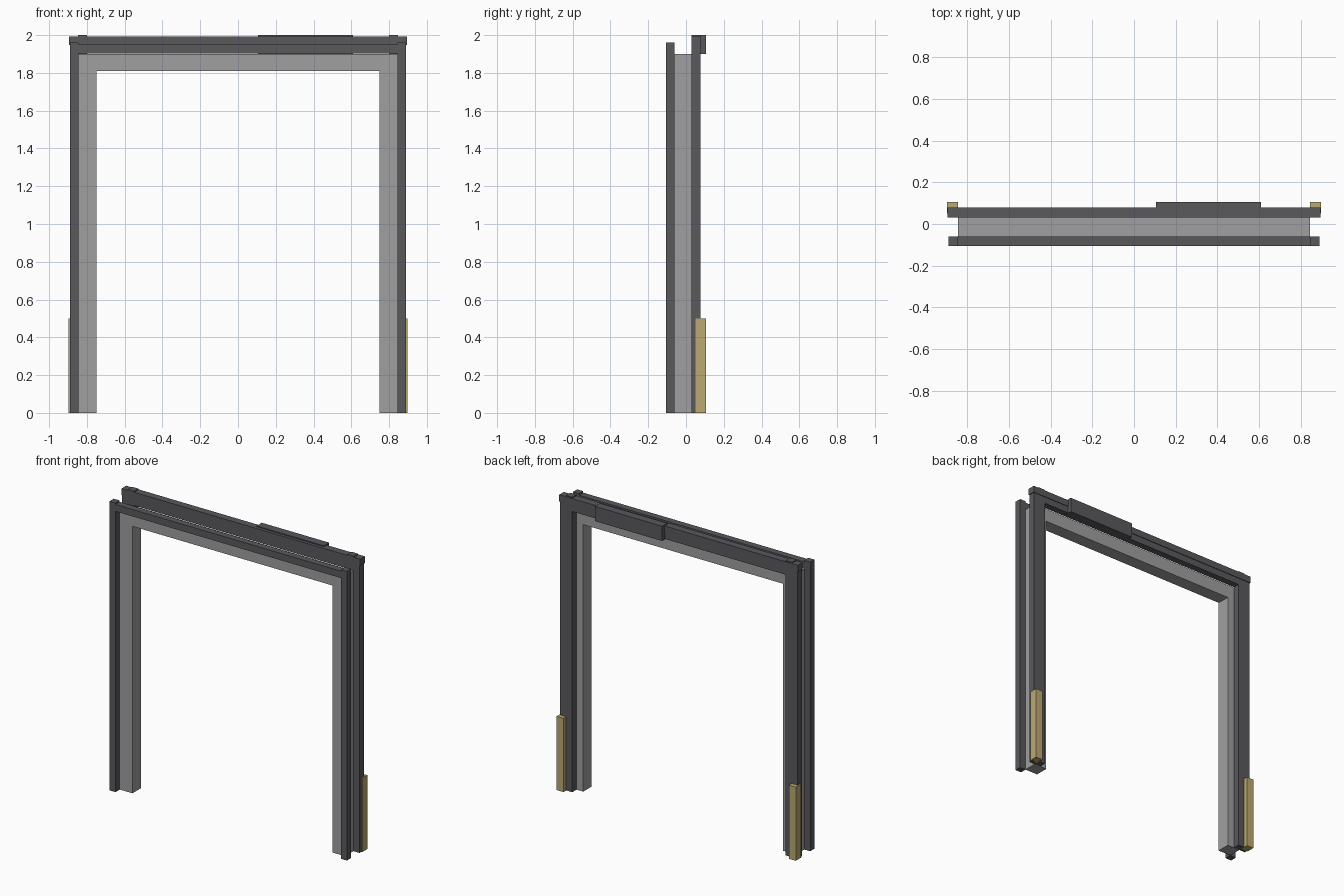
import bpy

if "Cube" in bpy.data.objects:
    bpy.data.objects.remove(bpy.data.objects["Cube"])


def material(name, rgb):
    m = bpy.data.materials.new(name)
    m.diffuse_color = (*rgb, 1)
    m.use_nodes = True
    m.node_tree.nodes["Principled BSDF"].inputs["Base Color"].default_value = m.diffuse_color
    return m


DARK = material("dark_metal", (0.10, 0.10, 0.11))
LIGHT = material("light_metal", (0.35, 0.35, 0.35))
BRASS = material("brass", (0.50, 0.40, 0.17))


def box(name, x, y, z, mat):
    """Box from (min, max) ranges on each axis."""
    bpy.ops.mesh.primitive_cube_add(size=1)
    ob = bpy.context.object
    ob.name = name
    for v in ob.data.vertices:
        v.co = [lo if c < 0 else hi for c, (lo, hi) in zip(v.co, (x, y, z))]
    ob.data.materials.append(mat)
    return ob


def pair(name, x, y, z, mat):
    """Same box on the left and the right side."""
    box(name + "_right", x, y, z, mat)
    box(name + "_left", (-x[1], -x[0]), y, z, mat)


# Light inner lining: two jambs and a header
pair("jamb", (0.75, 0.845), (-0.06, 0.03), (0, 1.9), LIGHT)
box("header", (-0.75, 0.75), (-0.06, 0.03), (1.81, 1.9), LIGHT)

# Front trim: posts and lintel
pair("front_post", (0.845, 0.89), (-0.105, -0.06), (0, 1.96), DARK)
box("front_lintel", (-0.845, 0.845), (-0.105, -0.06), (1.903, 1.95), DARK)

# Back trim: outer and inner posts with two stacked beams
pair("back_outer_post", (0.848, 0.89), (0.03, 0.076), (0, 1.95), DARK)
pair("back_inner_post", (0.80, 0.848), (0.03, 0.076), (0, 2.0), DARK)
box("back_top_beam", (-0.895, 0.895), (0.03, 0.08), (1.948, 1.993), DARK)
box("back_lower_beam", (-0.80, 0.80), (0.03, 0.076), (1.903, 1.948), DARK)

# Closer housing on the back beam
box("closer_housing", (0.105, 0.61), (0.05, 0.105), (1.9, 2.0), DARK)

# Brass guards at the foot of the back posts
pair("foot_guard", (0.845, 0.897), (0.05, 0.105), (0, 0.5), BRASS)
